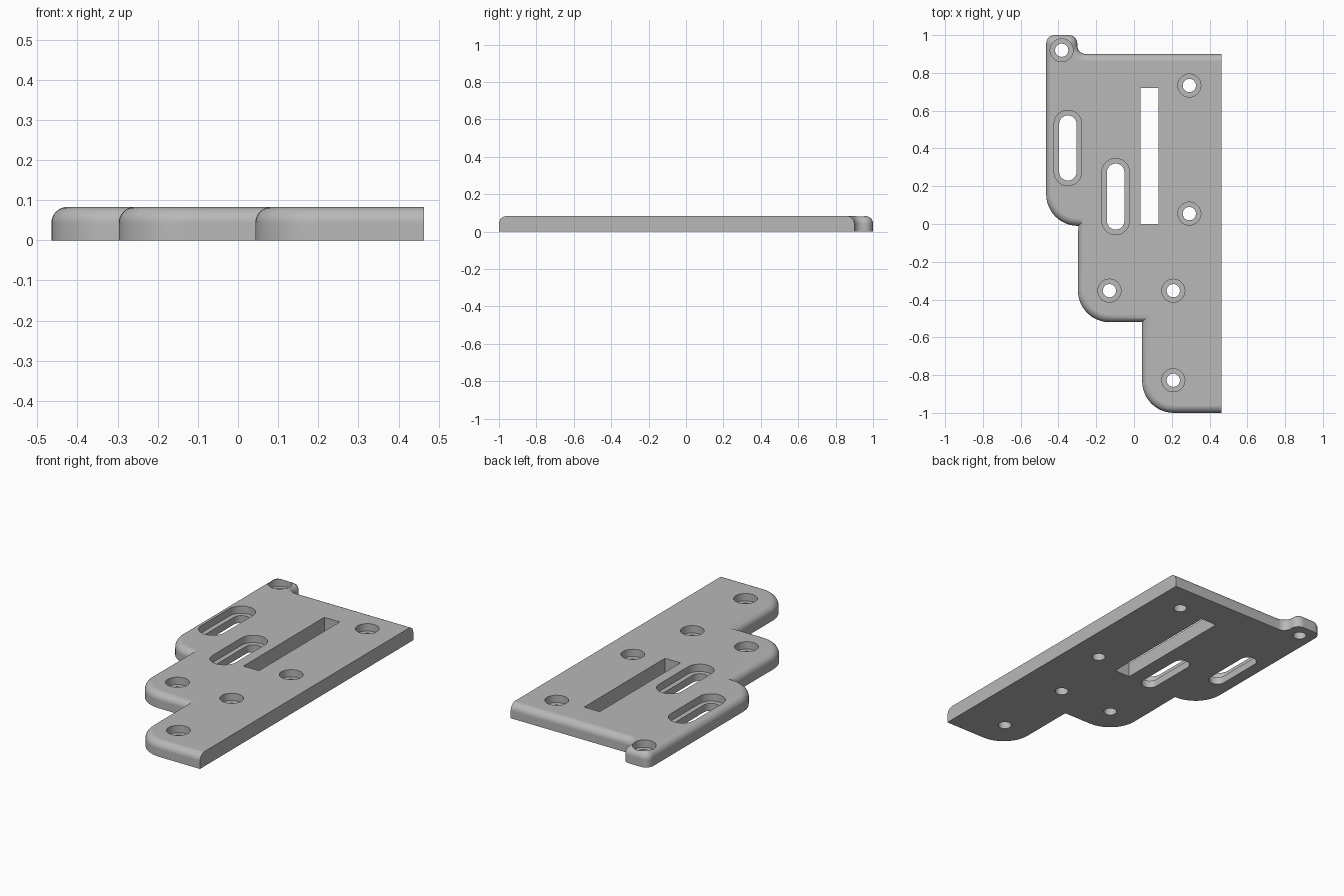
import bpy
import bmesh
from math import sin, cos, pi, radians
from mathutils import Vector

if "Cube" in bpy.data.objects:
    bpy.data.objects.remove(bpy.data.objects["Cube"], do_unlink=True)

HEIGHT = 0.083
FILLET = 0.04
RIGHT = 0.463
BIG, SMALL = 0.168, 0.045

grey = bpy.data.materials.new("plain grey")
grey.use_nodes = True
grey.diffuse_color = (0.48, 0.48, 0.48, 1)
grey.node_tree.nodes["Principled BSDF"].inputs["Base Color"].default_value = grey.diffuse_color


def arc(x, y, r, start, end, steps=12):
    angles = [radians(start + (end - start) * i / steps) for i in range(steps + 1)]
    return [Vector((x + r * cos(a), y + r * sin(a))) for a in angles]


def inset(points, d):
    """Move every edge inwards by d, except the straight cut edge on the right."""
    lines = []
    for i, p in enumerate(points):
        q = points[(i + 1) % len(points)]
        t = (q - p).normalized()
        n = Vector((-t.y, t.x))
        on_cut = min(p.x, q.x) > RIGHT - 0.001
        lines.append((n, n.dot(p) + (0 if on_cut else d)))
    result = []
    for i in range(len(points)):
        (n, a), (m, b) = lines[i - 1], lines[i]
        det = n.x * m.y - n.y * m.x
        result.append(Vector(((a * m.y - b * n.y) / det, (n.x * b - m.x * a) / det)))
    return result


def add_loft(bm, rings):
    """Closed solid through a list of (points, z) rings."""
    loops = [[bm.verts.new((p.x, p.y, z)) for p in pts] for pts, z in rings]
    bm.faces.new(reversed(loops[0]))
    bm.faces.new(loops[-1])
    n = len(loops[0])
    for low, high in zip(loops, loops[1:]):
        for i in range(n):
            j = (i + 1) % n
            bm.faces.new((low[i], low[j], high[j], high[i]))


def make_object(name, solids):
    bm = bmesh.new()
    for rings in solids:
        add_loft(bm, rings)
    bmesh.ops.recalc_face_normals(bm, faces=bm.faces)
    mesh = bpy.data.meshes.new(name)
    bm.to_mesh(mesh)
    bm.free()
    mesh.materials.append(grey)
    obj = bpy.data.objects.new(name, mesh)
    bpy.context.collection.objects.link(obj)
    return obj


def capsule(x, y0, y1, r):
    """Round-ended slot outline; a plain circle when y0 equals y1."""
    if y0 == y1:
        return arc(x, y0, r, 0, 360, 32)[:-1]
    return arc(x, y1 - r, r, 0, 180, 16) + arc(x, y0 + r, r, 180, 360, 16)


# Stepped plate outline, counter-clockwise
outline = [Vector((RIGHT, -1)), Vector((RIGHT, 0.9))]
outline += arc(-0.255, 0.945, SMALL, 270, 180, 8)
outline += arc(-0.345, 0.955, SMALL, 0, 90, 8)
outline += arc(-0.42, 0.955, SMALL, 90, 180, 8)
for left, front, inner in ((-0.465, -0.01, -0.295), (-0.297, -0.52, 0.043), (0.043, -1, None)):
    outline += arc(left + BIG, front + BIG, BIG, 180, 270)
    if inner is not None:
        outline.append(Vector((inner, front)))

# Plate with rounded upper edge
rings = [(outline, 0)]
for i in range(9):
    a = pi / 2 * i / 8
    rings.append((inset(outline, FILLET * (1 - cos(a))), HEIGHT - FILLET + FILLET * sin(a)))
plate = make_object("mounting_plate", [rings])

# Screw holes and slots, each with a wider recess
holes = [(-0.383, 0.92), (0.293, 0.733), (0.293, 0.055),
         (-0.13, -0.353), (0.208, -0.353), (0.208, -0.827)]
slots = [(-0.35, 0.23, 0.575), (-0.097, -0.03, 0.32)]
through = [capsule(x, y, y, 0.035) for x, y in holes]
recess = [capsule(x, y, y, 0.061) for x, y in holes]
through += [capsule(x, a, b, 0.046) for x, a, b in slots]
recess += [capsule(x, a - 0.027, b + 0.027, 0.073) for x, a, b in slots]

# Plain rectangular slot
through.append([Vector(p) for p in ((0.034, 0), (0.131, 0), (0.131, 0.72), (0.034, 0.72))])

cutters = [
    make_object("recess_cutter", [[(p, HEIGHT / 2), (p, 0.2)] for p in recess]),
    make_object("through_cutter", [[(p, -0.1), (p, 0.2)] for p in through]),
]

bpy.ops.object.select_all(action="DESELECT")
plate.select_set(True)
bpy.context.view_layer.objects.active = plate
for cutter in cutters:
    cutter.hide_render = True
    mod = plate.modifiers.new("cut", "BOOLEAN")
    mod.operation = "DIFFERENCE"
    mod.solver = "EXACT"
    mod.object = cutter
    bpy.ops.object.modifier_apply(modifier=mod.name)
    bpy.data.objects.remove(cutter, do_unlink=True)

# Smooth rounded edges, crisp flat faces
bpy.ops.object.shade_smooth_by_angle(angle=radians(30))
weighted = plate.modifiers.new("flat face shading", "WEIGHTED_NORMAL")
weighted.keep_sharp = True
